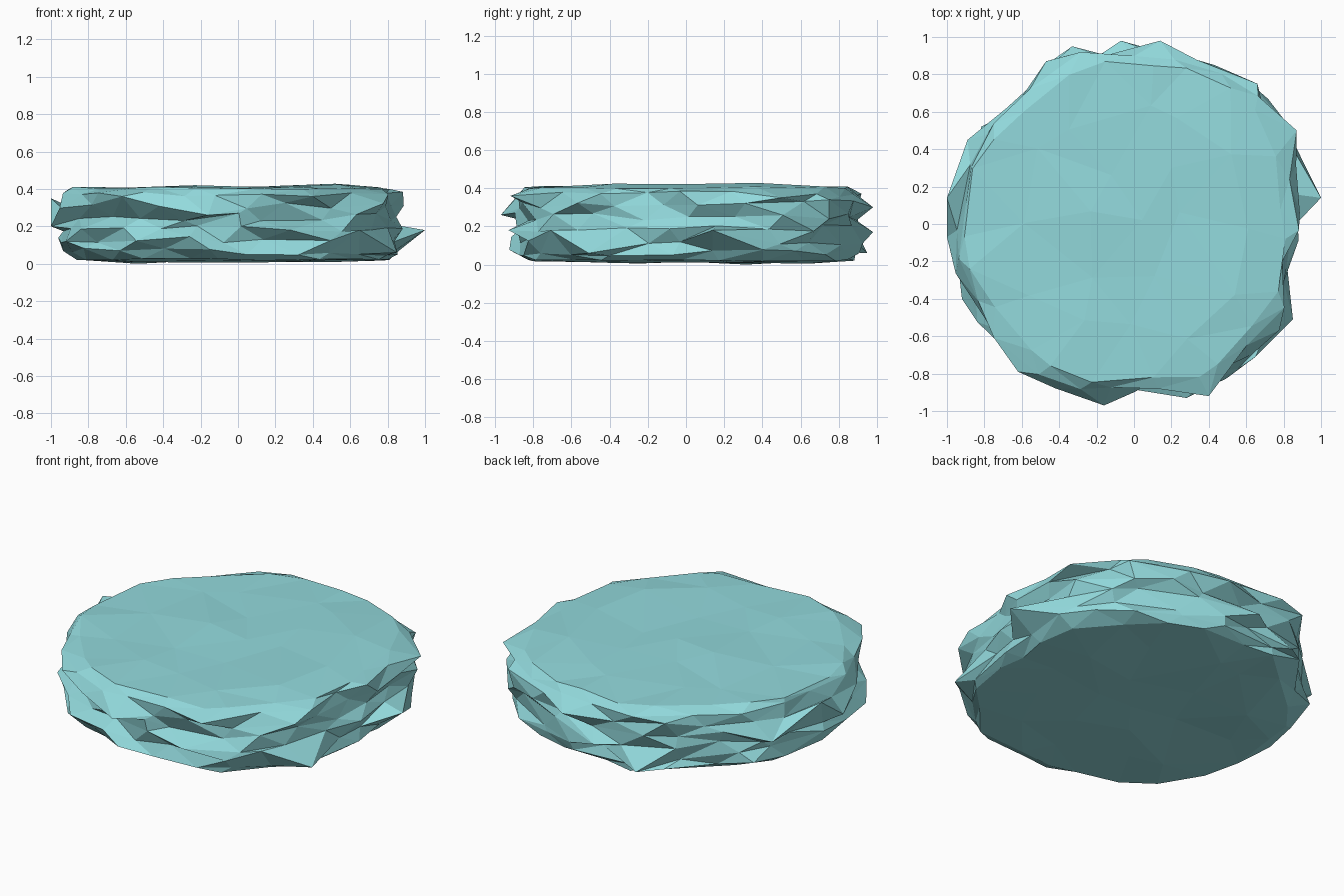
import bpy, bmesh, math, random
from mathutils import Vector
from mathutils.geometry import delaunay_2d_cdt

if "Cube" in bpy.data.objects:
    bpy.data.objects.remove(bpy.data.objects["Cube"])

random.seed(7)
N = 23

# Plan outline of the stone slab, anticlockwise from the +x side
OUTLINE = [(.90, .02), (.92, .14), (.87, .3), (.87, .5), (.66, .75), (.47, .85), (.14, .97),
           (-.07, .97), (-.33, .95), (-.47, .87), (-.62, .68), (-.78, .58), (-.89, .45),
           (-.97, .14), (-.98, -.07), (-.92, -.4), (-.78, -.6), (-.62, -.79), (-.3, -.91),
           (-.16, -.94), (.13, -.9), (.3, -.93), (.4, -.92), (.57, -.78), (.66, -.70),
           (.84, -.5), (.83, -.3), (.88, -.1)]
POLAR = sorted((math.atan2(y, x) % math.tau, math.hypot(x, y)) for x, y in OUTLINE)
POLAR = [(POLAR[-1][0] - math.tau, POLAR[-1][1])] + POLAR + [(POLAR[0][0] + math.tau, POLAR[0][1])]

# Rough side profile: height, share of the outline radius, radial and height jitter
PROFILE = [(.023, .89, .04, .006), (.065, .955, .04, .02), (.125, .95, .045, .022),
           (.19, .96, .045, .022), (.25, .94, .045, .022), (.315, .96, .04, .022),
           (.37, .955, .035, .015), (.405, .89, .04, .007)]

# Sharp tips that stand out of the side
TIPS = [(1, .14, .18), (-1, .14, .35), (-1, -.07, .20), (.14, .98, .30), (-.07, .98, .17),
        (-.16, -.97, .26), (.40, -.92, .36), (.85, -.51, .06), (-.92, -.40, .12),
        (.65, -.71, .18), (-.62, -.79, .36), (.87, .50, .35), (-.33, .95, .06),
        (-.47, .87, .36), (.66, .75, .34), (.28, -.93, .18), (-.89, .45, .2)]


def radius(a):
    a %= math.tau
    for (a0, r0), (a1, r1) in zip(POLAR, POLAR[1:]):
        if a0 <= a <= a1:
            return r0 + (r1 - r0) * (a - a0) / max(a1 - a0, 1e-6)
    return .9


def jit(s):
    return random.uniform(-s, s)


bm = bmesh.new()

# Staggered rings around the side
rings = []
for k, (z, f, jr, jz) in enumerate(PROFILE):
    ring = []
    for i in range(N):
        a = (i + .5 * (k % 2) + jit(.28)) * math.tau / N
        r = radius(a) * (f + jit(jr))
        ring.append(bm.verts.new((r * math.cos(a), r * math.sin(a), z + jit(jz))))
    rings.append(ring)

used = set()
for t in TIPS:
    t = Vector(t)
    v = min((v for ring in rings[1:-1] for v in ring if v not in used),
            key=lambda v: (v.co - t).length)
    v.co = t
    used.add(v)

for k in range(len(rings) - 1):
    lo, hi = rings[k], rings[k + 1]
    for i in range(N):
        j = (i + 1) % N
        if k % 2 == 0:
            bm.faces.new((lo[i], lo[j], hi[i]))
            bm.faces.new((lo[j], hi[j], hi[i]))
        else:
            bm.faces.new((lo[i], hi[j], hi[i]))
            bm.faces.new((lo[i], lo[j], hi[j]))


# Nearly flat, faceted caps
def cap(ring, z, jz):
    inner = [bm.verts.new((jit(.05), jit(.05), z))]
    for n, f in ((6, .3), (12, .62)):
        for i in range(n):
            a = (i + jit(.3)) * math.tau / n
            r = radius(a) * (f + jit(.07))
            inner.append(bm.verts.new((r * math.cos(a), r * math.sin(a), z + jit(jz))))
    verts = ring + inner
    loop = [(i, (i + 1) % N) for i in range(N)]
    out = delaunay_2d_cdt([v.co.to_2d() for v in verts], loop, [], 1, 1e-5)
    for f in out[2]:
        bm.faces.new([verts[out[3][i][0]] for i in f])
    return inner


top = cap(rings[-1], .412, .012)
top[8].co.z = .428
bottom = cap(rings[0], .014, .009)
bottom[12].co.z = 0
bmesh.ops.recalc_face_normals(bm, faces=bm.faces)

mesh = bpy.data.meshes.new("stone_slab")
bm.to_mesh(mesh)
bm.free()
slab = bpy.data.objects.new("stone_slab", mesh)
bpy.context.collection.objects.link(slab)

mat = bpy.data.materials.new("pale_teal")
mat.diffuse_color = (.29, .70, .72, 1)
mat.use_nodes = True
mat.node_tree.nodes["Principled BSDF"].inputs["Base Color"].default_value = mat.diffuse_color
mesh.materials.append(mat)
